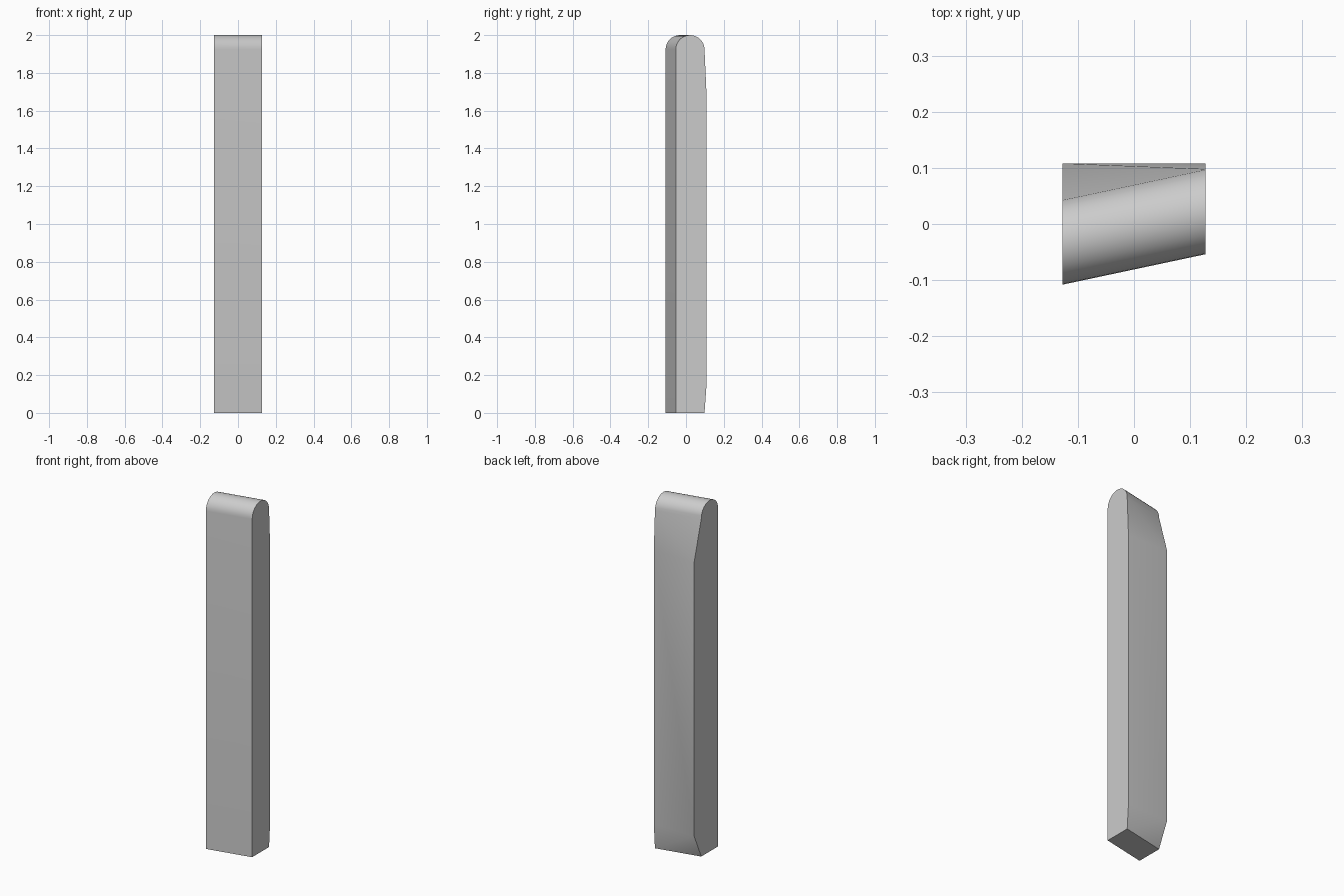
import bpy, bmesh, math

if "Cube" in bpy.data.objects:
    bpy.data.objects.remove(bpy.data.objects["Cube"])

HALF_W = 0.127       # half width along x
R = 0.076            # radius of the rounded top (half the plank thickness)
BACK = 0.108         # y of the flat back face
TOP = 2.0
SEG = 16             # segments in the rounded top


def end_profile(mid):
    """(y, z) outline of one end: base, bulged back, rounded top."""
    pts = [(mid - R, 0), (mid + R, 0), (BACK, 0.14), (BACK, 1.70)]
    for i in range(SEG + 1):
        a = math.pi * i / SEG
        pts.append((mid + R * math.cos(a), TOP - R + R * math.sin(a)))
    return pts


bm = bmesh.new()
# The two ends are offset in y, giving the skewed front and top
left = [bm.verts.new((-HALF_W, y, z)) for y, z in end_profile(-0.032)]
right = [bm.verts.new((HALF_W, y, z)) for y, z in end_profile(0.022)]
bm.faces.new(left)
bm.faces.new(right)

n = len(left)
for i in range(n):
    j = (i + 1) % n
    a, b, c, d = left[i], left[j], right[j], right[i]
    if i == 1:                      # lower back bevel, split at its crease
        bm.faces.new((a, b, d))
        bm.faces.new((b, c, d))
    elif i == 3:                    # upper back bevel, split at its crease
        bm.faces.new((a, b, c))
        bm.faces.new((a, c, d))
    else:
        bm.faces.new((a, b, c, d))
bmesh.ops.recalc_face_normals(bm, faces=bm.faces)

mesh = bpy.data.meshes.new("plank")
bm.to_mesh(mesh)
bm.free()
plank = bpy.data.objects.new("plank", mesh)
bpy.context.collection.objects.link(plank)

# Smooth shading with crisp outer edges
bpy.context.view_layer.objects.active = plank
plank.select_set(True)
bpy.ops.object.shade_smooth_by_angle(angle=math.radians(30))
